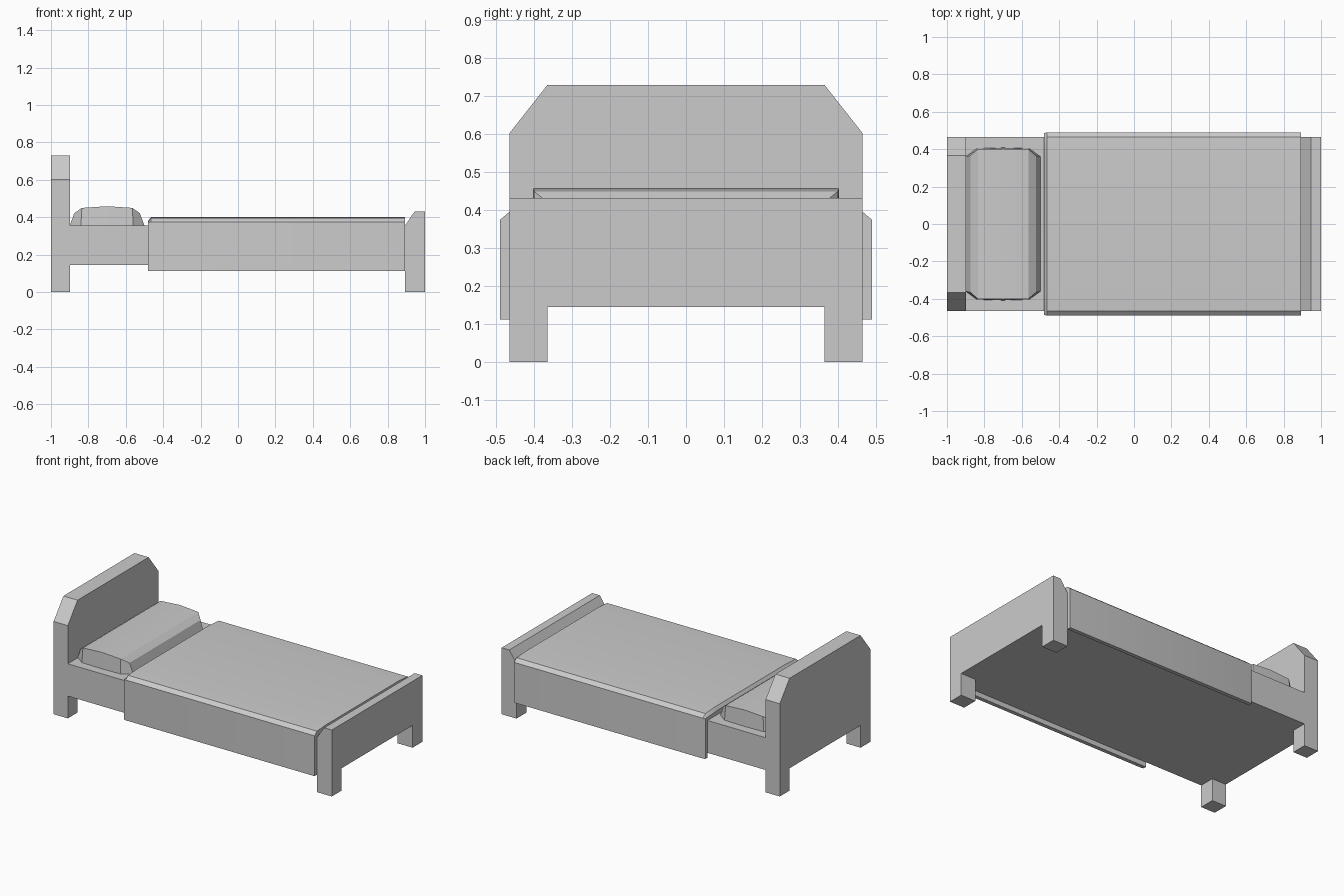
import bpy, bmesh

if "Cube" in bpy.data.objects:
    bpy.data.objects.remove(bpy.data.objects["Cube"])


def loft(name, rings, smooth=False):
    """Skin matching closed point loops and cap both ends."""
    bm = bmesh.new()
    loops = [[bm.verts.new(p) for p in ring] for ring in rings]
    n = len(rings[0])
    for a, b in zip(loops, loops[1:]):
        for i in range(n):
            j = (i + 1) % n
            bm.faces.new((a[i], a[j], b[j], b[i]))
    bm.faces.new(loops[0][::-1])
    bm.faces.new(loops[-1])
    bmesh.ops.recalc_face_normals(bm, faces=bm.faces)
    mesh = bpy.data.meshes.new(name)
    bm.to_mesh(mesh)
    bm.free()
    obj = bpy.data.objects.new(name, mesh)
    bpy.context.collection.objects.link(obj)
    if smooth:
        bpy.ops.object.select_all(action='DESELECT')
        bpy.context.view_layer.objects.active = obj
        obj.select_set(True)
        bpy.ops.object.shade_smooth_by_angle(angle=0.5)
    return obj


def mirrored(half):
    """Complete a half profile of (y, z) points across y = 0."""
    return half + [(-y, z) for y, z in reversed(half)]


W, LEG, BASE, DECK = 0.465, 0.365, 0.145, 0.355
FOOT = 0.893
legs = [(LEG, BASE), (LEG, 0), (W, 0)]

# Headboard with cut corners and two legs
head = mirrored(legs + [(W, 0.603), (LEG, 0.73)])
loft("headboard", [[(x, y, z) for y, z in head] for x in (-1, -0.898)])

# Footboard with two legs, its inner top edge sloped
foot = [[(x, y, z) for y, z in mirrored(legs + [(W, top)])]
        for x, top in ((FOOT, DECK), (0.945, 0.432), (1, 0.432))]
loft("footboard", foot)

# Mattress base between the boards
box = mirrored([(W, BASE), (W, DECK)])
loft("mattress", [[(x, y, z) for y, z in box] for x in (-0.898, FOOT)])


# Blanket draped over the mattress, bevelled at the head end
def blanket_ring(x, inset, drop):
    half = [(W, DECK), (W, 0.113), (0.49 - inset, 0.113), (0.49 - inset, 0.375),
            (W - inset, 0.396 - drop), (LEG, 0.402 - drop)]
    return [(x, y, z) for y, z in mirrored(half)]


loft("blanket", [blanket_ring(-0.48, 0.004, 0.02), blanket_ring(-0.465, 0, 0),
                 blanket_ring(FOOT, 0, 0)], smooth=True)

# Pillow with cut corners and a domed top; (offset from centre, half width, height)
PX = -0.7
bottom = [(-0.2, 0.36, DECK), (-0.14, 0.404, DECK), (0, 0.408, DECK),
          (0.14, 0.404, DECK), (0.2, 0.36, DECK)]
rim = [(-0.175, 0.365, 0.422), (-0.135, 0.4, 0.45), (0, 0.402, 0.459),
       (0.135, 0.4, 0.45), (0.175, 0.365, 0.422)]
sections = [[(PX + b[0], b[1], b[2]), (PX + r[0], r[1], r[2]),
             (PX + r[0], -r[1], r[2]), (PX + b[0], -b[1], b[2])]
            for b, r in zip(bottom, rim)]
loft("pillow", sections, smooth=True)
